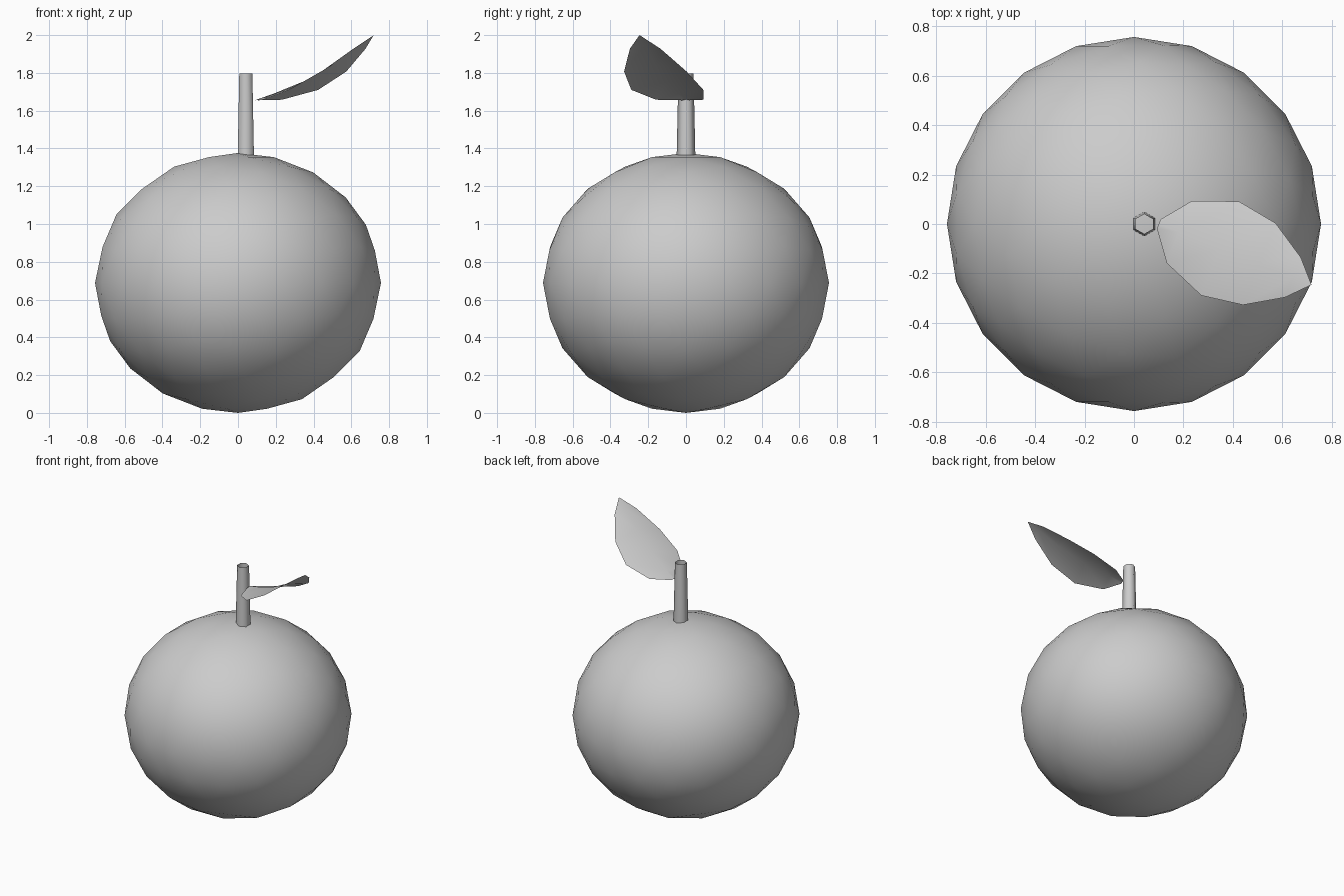
import bpy, bmesh
from mathutils import Vector

if "Cube" in bpy.data.objects:
    bpy.data.objects.remove(bpy.data.objects["Cube"])


def smooth(obj):
    for p in obj.data.polygons:
        p.use_smooth = True


# Fruit: slightly squashed icosphere
bpy.ops.mesh.primitive_ico_sphere_add(subdivisions=3, radius=1, location=(0, 0, 0.688))
fruit = bpy.context.object
fruit.name = "fruit"
fruit.scale = (0.757, 0.757, 0.688)
smooth(fruit)

# Stem: open, tapered six-sided tube leaning to the right
start, end = Vector((0.004, 0, 1.34)), Vector((0.079, 0, 1.793))
axis = end - start
bpy.ops.mesh.primitive_cone_add(vertices=6, radius1=0.05, radius2=0.04, depth=axis.length,
                                end_fill_type='NOTHING', location=(start + end) / 2)
stem = bpy.context.object
stem.name = "stem"
stem.rotation_euler.y = axis.to_track_quat('Z', 'Y').to_euler().y
smooth(stem)

# Leaf: rows of (distance along leaf, half width, edge height), arched over the midrib
rows = [(0, 0.02, 1.655), (0.089, 0.135, 1.658), (0.267, 0.205, 1.71),
        (0.438, 0.178, 1.807), (0.584, 0.087, 1.928)]
base, along, across = Vector((0.1, 0, 0)), Vector((0.93, -0.37, 0)), Vector((0.37, 0.93, 0))
bm = bmesh.new()
grid = []
for d, w, z in rows:
    mid = base + along * d
    grid.append([bm.verts.new(mid + across * w * s + Vector((0, 0, z + 0.22 * w * (1 - abs(s)))))
                 for s in (-1, 0, 1)])
for a, b in zip(grid, grid[1:]):
    for i in range(2):
        bm.faces.new((a[i], b[i], b[i + 1], a[i + 1]))
tip = bm.verts.new(base + along * 0.665 + Vector((0, 0, 2.0)))
for i in range(2):
    bm.faces.new((grid[-1][i], tip, grid[-1][i + 1]))
mesh = bpy.data.meshes.new("leaf")
bm.to_mesh(mesh)
bm.free()
leaf = bpy.data.objects.new("leaf", mesh)
bpy.context.collection.objects.link(leaf)
smooth(leaf)
